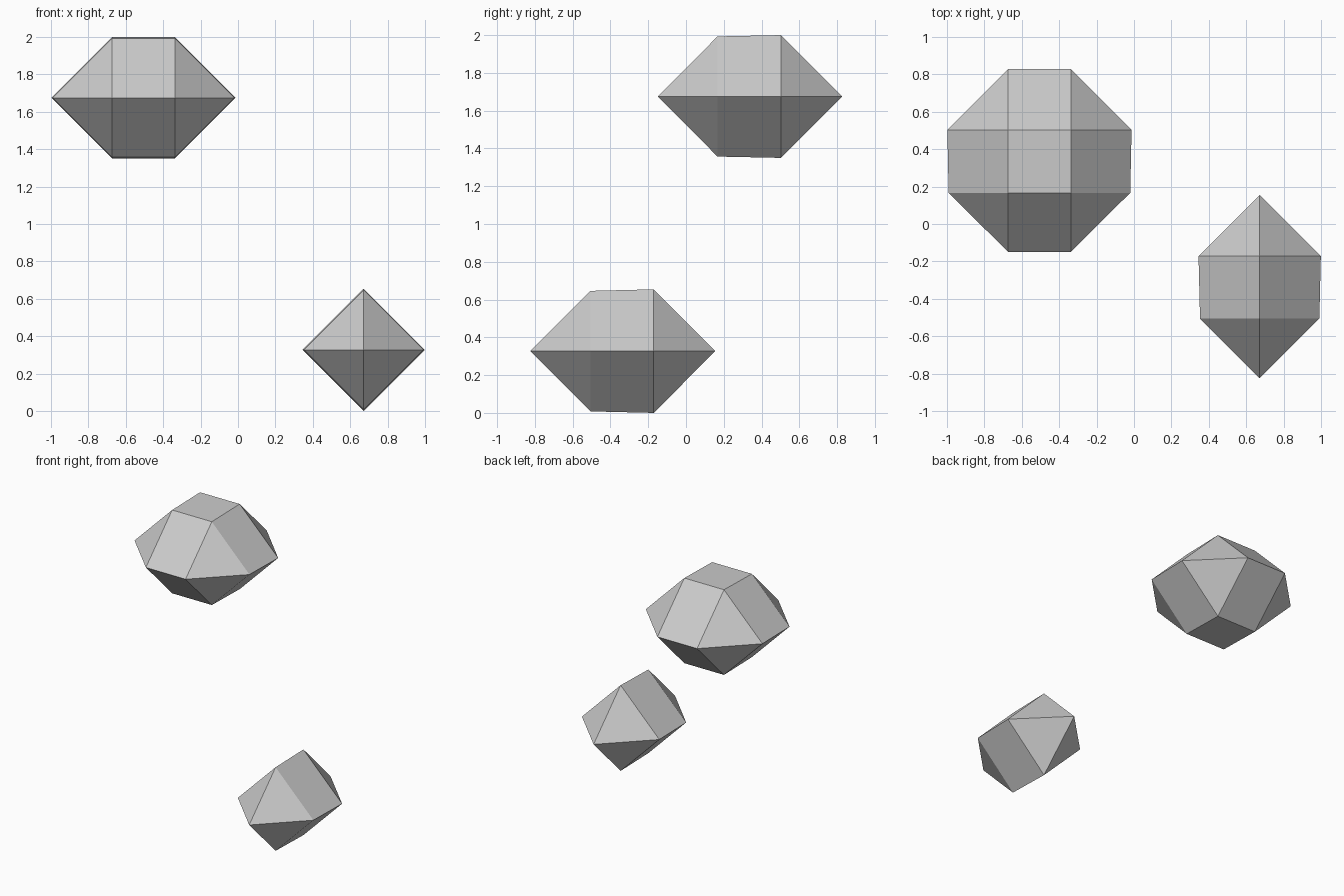
import bpy
import bmesh
from mathutils import Vector

default_cube = bpy.data.objects.get("Cube")
if default_cube:
    bpy.data.objects.remove(default_cube, do_unlink=True)

# Single plain grey
grey = bpy.data.materials.new("light_grey")
grey.use_nodes = True
colour = (0.6, 0.6, 0.6, 1)
grey.diffuse_color = colour
grey.node_tree.nodes["Principled BSDF"].inputs["Base Color"].default_value = colour


def faceted_stone(name, xs, ys, z, radii, tips):
    """Octahedral points around a core line or rectangle, closed by a hull."""
    points = set()
    for y, r, tip in zip(ys, radii, tips):
        for x in xs:
            points |= {(x, y, z + r), (x, y, z - r), (x, tip, z)}
        points |= {(min(xs) - r, y, z), (max(xs) + r, y, z)}

    bm = bmesh.new()
    for p in sorted(points):
        bm.verts.new(Vector(p))
    bmesh.ops.convex_hull(bm, input=bm.verts[:])
    # Merge coplanar triangles into the flat quad facets
    bmesh.ops.dissolve_limit(bm, angle_limit=0.01, verts=bm.verts[:], edges=bm.edges[:])
    bmesh.ops.recalc_face_normals(bm, faces=bm.faces[:])

    mesh = bpy.data.meshes.new(name)
    bm.to_mesh(mesh)
    bm.free()
    mesh.materials.append(grey)
    obj = bpy.data.objects.new(name, mesh)
    bpy.context.collection.objects.link(obj)
    return obj


# Wide upper stone, set back on the right
faceted_stone("upper_stone", (-0.673, -0.338), (0.167, 0.503), 1.675,
              (0.318, 0.325), (-0.15, 0.828))

# Narrow lower stone, set forward on the left
faceted_stone("lower_stone", (0.672,), (-0.506, -0.171), 0.327,
              (0.319, 0.327), (-0.825, 0.155))
